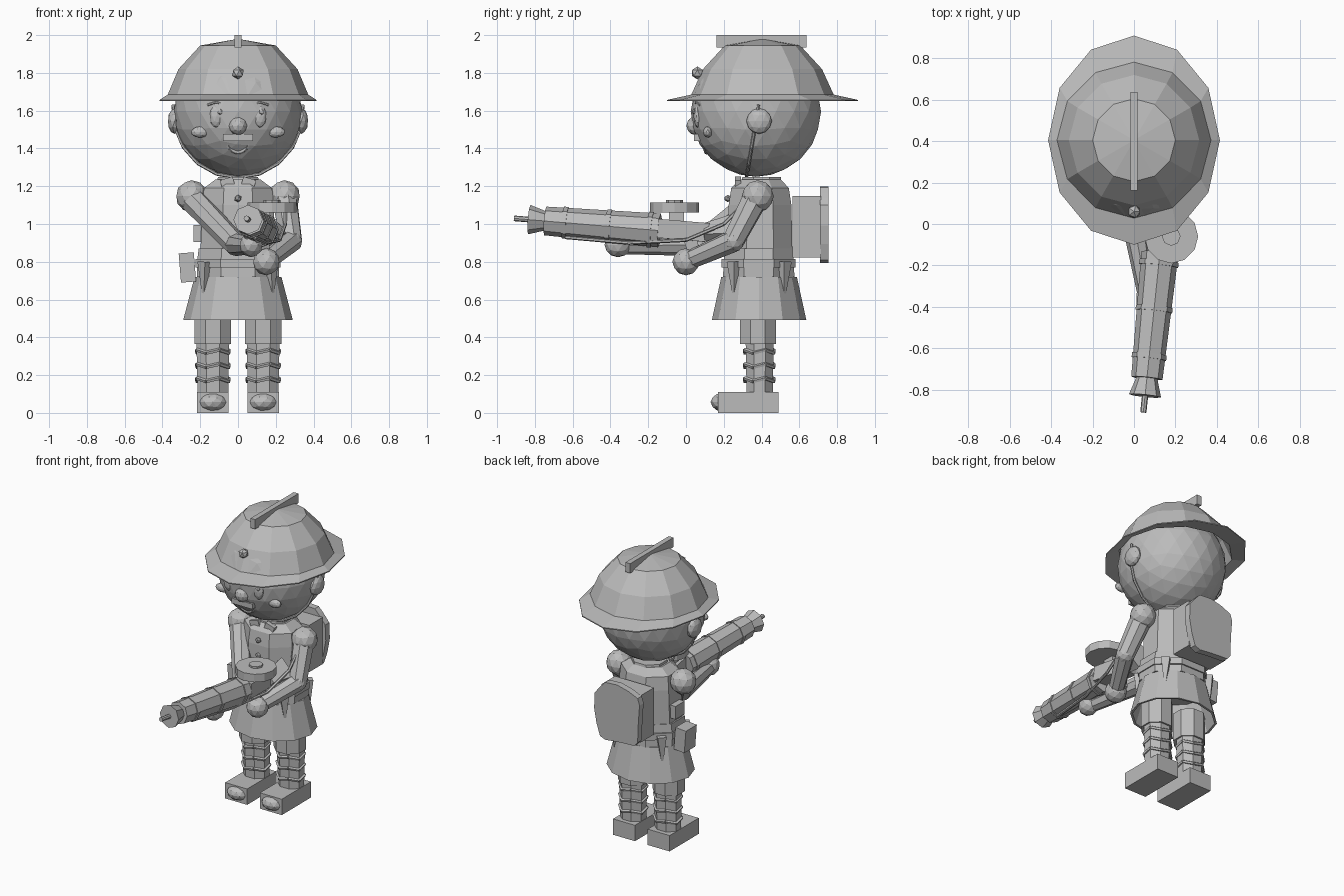
import bpy, bmesh, math
from mathutils import Vector, Matrix

if "Cube" in bpy.data.objects:
    bpy.data.objects.remove(bpy.data.objects["Cube"])

grey = bpy.data.materials.new("light_grey")
grey.diffuse_color = (0.5, 0.5, 0.5, 1)
grey.use_nodes = True
grey.node_tree.nodes["Principled BSDF"].inputs["Base Color"].default_value = grey.diffuse_color


def finish(name, bm):
    bmesh.ops.recalc_face_normals(bm, faces=bm.faces)
    me = bpy.data.meshes.new(name)
    bm.to_mesh(me)
    bm.free()
    me.materials.append(grey)
    ob = bpy.data.objects.new(name, me)
    bpy.context.collection.objects.link(ob)
    return ob


def ball(name, c, s, sub=2):
    bm = bmesh.new()
    s = s if isinstance(s, tuple) else (s, s, s)
    bmesh.ops.create_icosphere(bm, subdivisions=sub, radius=1,
                               matrix=Matrix.Translation(c) @ Matrix.Diagonal((*s, 1)))
    return finish(name, bm)


def box(name, c, s, rot=(0, 0, 0), taper=1):
    bm = bmesh.new()
    bmesh.ops.create_cube(bm, size=1)
    for v in bm.verts:
        if v.co.z < 0:
            v.co.x *= taper
            v.co.y *= taper
    bm.transform(Matrix.Diagonal((*s, 1)))
    ob = finish(name, bm)
    ob.location, ob.rotation_euler = c, rot
    return ob


def rod(name, pts, radii, n=8):
    """Straight segments between points, radius given at each point."""
    bm = bmesh.new()
    for (a, b), (r1, r2) in zip(zip(pts, pts[1:]), zip(radii, radii[1:])):
        a, b = Vector(a), Vector(b)
        d = b - a
        m = Matrix.Translation((a + b) / 2) @ d.to_track_quat('Z', 'Y').to_matrix().to_4x4()
        bmesh.ops.create_cone(bm, cap_ends=True, segments=n, radius1=r1, radius2=r2,
                              depth=d.length, matrix=m)
    return finish(name, bm)


def tube(name, pts, r, n=6):
    return rod(name, pts, [r] * len(pts), n)


def lathe(name, c, rings, n, phase=0, cap=(True, True)):
    """Elliptical rings (rx, ry, z) stacked round the point c = (x, y)."""
    bm = bmesh.new()
    loops = [[bm.verts.new((c[0] + rx * math.cos(phase + 2 * math.pi * i / n),
                            c[1] + ry * math.sin(phase + 2 * math.pi * i / n), z))
              for i in range(n)] for rx, ry, z in rings]
    for a, b in zip(loops, loops[1:]):
        for i in range(n):
            bm.faces.new((a[i], a[(i + 1) % n], b[(i + 1) % n], b[i]))
    for use, lp in zip(cap, (loops[0], loops[-1])):
        if use:
            bm.faces.new(lp)
    return finish(name, bm)


# --- head and helmet
ball("head", (0, 0.37, 1.595), (0.34, 0.345, 0.345), 3)
lathe("helmet", (0, 0.405), [(.002, .002, 1.98), (.2, .2, 1.945), (.315, .315, 1.82),
      (.372, .377, 1.685), (.415, .505, 1.657), (.415, .505, 1.65), (.358, .365, 1.67),
      (.3, .3, 1.81), (.19, .19, 1.925), (.002, .002, 1.955)], 12)
box("helmet_crest", (0, 0.4, 1.967), (0.036, 0.475, 0.066))
ball("helmet_badge", (0, 0.06, 1.80), (0.034, 0.034, 0.034), 1)

# --- face
ball("nose", (0, 0.052, 1.52), 0.05)
box("moustache", (0, 0.065, 1.458), (0.16, 0.045, 0.036))
arc = [math.radians(180 + 18 * i) for i in range(11)]
tube("smile", [(0.055 * math.cos(a), 0.09 + 0.02 * math.sin(a + math.pi), 1.435 + 0.055 * math.sin(a))
               for a in arc], 0.013)
for s in (-1, 1):
    ball("eye", (s * 0.115, 0.062, 1.57), (0.036, 0.022, 0.06))
    ball("pupil", (s * 0.11 + 0.015, 0.043, 1.595), (0.014, 0.01, 0.018), 1)
    tube("eyebrow", [(s * 0.16, 0.075, 1.63), (s * 0.115, 0.055, 1.645), (s * 0.07, 0.05, 1.63)], 0.007)
    ball("cheek", (s * 0.2, 0.115, 1.487), (0.05, 0.025, 0.03))
    ball("ear", (s * 0.335, 0.387, 1.545), (0.037, 0.068, 0.068))

# --- chin strap
strap = [math.radians(-190 + 20 * i) for i in range(11 + 1)][:11]
strap = [math.radians(-185 + 19 * i) for i in range(11)]
tube("chin_strap", [(0.345 * math.cos(a), 0.38 + 0.06 * math.sin(a), 1.6 + 0.355 * math.sin(a))
                    for a in strap], 0.009)

# --- torso, collar, jacket and skirt
P8 = math.pi / 8
lathe("torso", (0, 0.392), [(.13, .12, 1.235), (.195, .165, 1.19), (.205, .18, 1.1), (.215, .185, .86)], 8, P8)
lathe("collar", (0, 0.4), [(.115, .11, 1.25), (.125, .12, 1.185)], 8, P8)
for s in (-1, 1):
    box("collar_flap", (s * 0.055, 0.275, 1.215), (0.07, 0.03, 0.055), (0, s * 0.3, 0))
lathe("waist_band", (0, 0.385), [(.225, .195, .87), (.235, .2, .8), (.235, .205, .72)], 8, P8)
lathe("belt", (0, 0.385), [(.243, .212, .815), (.243, .212, .77)], 8, P8)
lathe("skirt", (0, 0.387), [(.23, .2, .72), (.29, .25, .492), (.275, .235, .492), (.21, .185, .7)], 12)
for z in (1.135, 1.03, 0.93):
    ball("jacket_button", (0, 0.222, z), 0.02, 1)
for s in (-1, 1):
    for y in (0.255, 0.52):
        rod("coat_turnback", [(s * 0.175, y, 0.8), (s * 0.182, y, 0.61)], [0.04, 0.006], 4)

# --- backpack, bedroll plate and pouches
box("backpack", (0, 0.64, 0.985), (0.3, 0.15, 0.325))
bm = bmesh.new()
outline = []
for i in range(20):
    a = 2 * math.pi * i / 20
    k = 1 + 0.04 * (-1) ** (i // 2)
    ca, sa = math.cos(a), math.sin(a)
    outline.append(bm.verts.new((0.17 * k * math.copysign(abs(ca) ** .55, ca), 0.71,
                                 0.993 + 0.197 * k * math.copysign(abs(sa) ** .55, sa))))
face = bm.faces.new(outline)
ext = bmesh.ops.extrude_face_region(bm, geom=[face])
bmesh.ops.translate(bm, vec=(0, 0.045, 0), verts=[v for v in ext["geom"] if isinstance(v, bmesh.types.BMVert)])
finish("backpack_flap", bm)
box("hip_pouch", (-0.268, 0.39, 0.77), (0.08, 0.12, 0.155), (0, -0.08, 0))
box("side_pouch", (-0.21, 0.4, 0.95), (0.05, 0.1, 0.09))

# --- legs and boots
for s in (-1, 1):
    x = s * 0.133
    lathe("trouser_leg", (x, 0.38), [(.105, .103, .56), (.105, .103, .365)], 8, P8)
    lathe("shin", (x, 0.39), [(.094, .08, .37), (.088, .075, .1)], 8, P8)
    for z in (0.325, 0.25, 0.175):
        ring = [(x + 0.09 * math.cos(i * math.pi / 4 + P8), 0.388 + 0.082 * math.sin(i * math.pi / 4 + P8),
                 z + 0.008 * (-1) ** i) for i in range(9)]
        tube("leg_wrap", ring, 0.011, 5)
    box("boot", (x, 0.33, 0.055), (0.168, 0.32, 0.11))
    ball("boot_toe", (x, 0.195, 0.057), (0.077, 0.065, 0.05))

# --- arms, holding the gun
for s in (-1, 1):
    ball("shoulder", (s * 0.245, 0.38, 1.147), 0.085)
rod("left_arm", [(0.245, 0.37, 1.14), (0.282, 0.25, 0.91), (0.16, 0.02, 0.81)], [0.07, 0.06, 0.05])
ball("left_elbow", (0.282, 0.25, 0.91), 0.06)
ball("left_hand", (0.15, 0.0, 0.8), 0.072)
rod("right_arm", [(-0.24, 0.37, 1.13), (-0.01, 0.06, 0.89), (0.06, -0.33, 0.885)], [0.07, 0.06, 0.045])
ball("right_elbow", (-0.01, 0.06, 0.89), 0.06)
ball("right_hand", (0.07, -0.36, 0.89), (0.062, 0.072, 0.066))


# --- gun, laid along a sloping axis
def axis(y):
    t = (y + 0.91) / 0.72
    return Vector((0.045 + 0.075 * t, y, 1.03 - 0.06 * t))


rod("muzzle_rod", [axis(-0.91), axis(-0.72)], [0.015, 0.015])
rod("muzzle_flare", [axis(-0.83), axis(-0.735)], [0.078, 0.048])
rod("barrel_jacket", [axis(-0.745), axis(-0.14)], [0.076, 0.09])
for y, r in ((-0.64, 0.084), (-0.41, 0.089), (-0.19, 0.095)):
    rod("barrel_band", [axis(y - 0.012), axis(y + 0.012)], [r, r])
tilt = (math.radians(-4.8), 0, math.radians(5.9))
box("receiver", axis(-0.02) + Vector((0, 0, 0.01)), (0.11, 0.27, 0.1), tilt)
rod("gun_stock", [axis(0.1), axis(0.25) + Vector((0, 0, 0.02))], [0.06, 0.1], 4)
box("gun_grip", axis(0.04) + Vector((0, 0, -0.09)), (0.05, 0.07, 0.13), (0.3, 0, 0), 0.8)
lathe("drum_magazine", (0.18, -0.06), [(.13, .13, 1.115), (.13, .13, 1.06)], 12)
lathe("drum_cap", (0.18, -0.06), [(.045, .045, 1.128), (.045, .045, 1.11)], 8)
box("drum_mount", (0.14, -0.05, 1.04), (0.06, 0.08, 0.06))
tube("gun_sling", [(0.09, -0.64, 0.93), (0.15, -0.3, 0.9), (0.22, 0.0, 0.915), (0.25, 0.2, 1.0),
                   (0.25, 0.3, 1.1)], 0.01)
